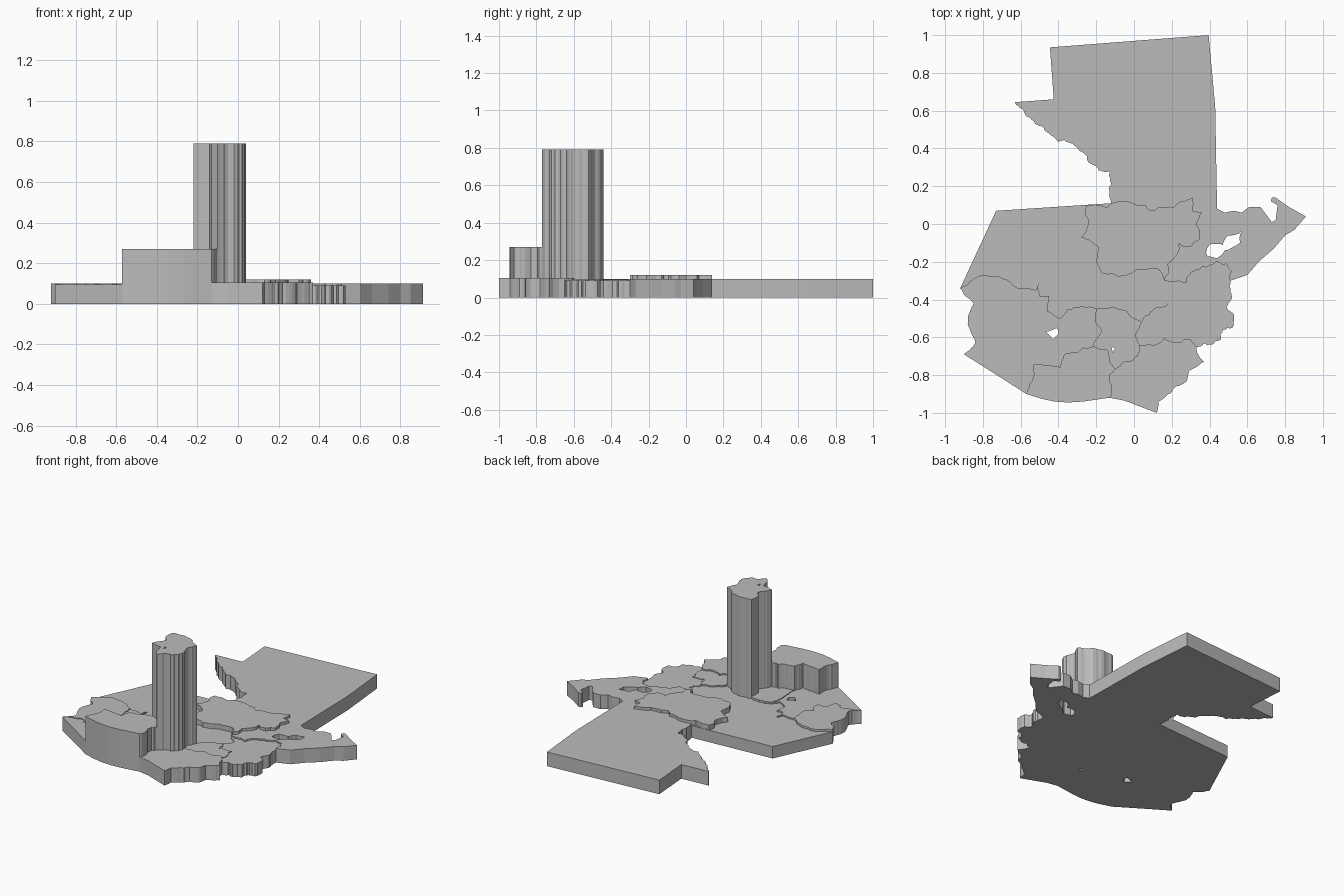
import bpy, bmesh, random
from mathutils import Vector

random.seed(7)

old = bpy.data.objects.get("Cube")
if old:
    bpy.data.objects.remove(old, do_unlink=True)

stone = bpy.data.materials.new("plain_grey")
stone.use_nodes = True
grey = (.5, .5, .5, 1)
stone.diffuse_color = grey
stone.node_tree.nodes["Principled BSDF"].inputs["Base Color"].default_value = grey

# Junctions where three regions, or two regions and the coast, meet
NODES = dict(
    notch=(-.12, .11), cape=(-.63, .645), bay=(.44, .08), bay_inner=(.36, .06),
    centre=(.16, -.30), east=(.51, -.30), fork=(.18, -.42), tower_east=(.04, -.52),
    tower_south_east=(.03, -.64), plain_fork=(.30, -.61), south_east=(.33, -.65),
    tower_south=(-.10, -.77), coast_mid=(-.13, -.92), south_point=(.12, -1),
    coast_west=(-.57, -.90), south_west=(-.90, -.69), west=(-.92, -.34),
    west_fork=(-.61, -.34), valley=(-.62, -.60), block_west=(-.37, -.69),
    tower_west=(-.22, -.65), tower_north_west=(-.20, -.45), ridge=(-.35, -.45))

SMOOTH, SLIGHT, ROUGH = 0, .1, .2
borders = {}


def roughen(points, amount, depth=3):
    """Split every segment at a randomly displaced midpoint."""
    for _ in range(depth if amount else 0):
        finer = [points[0]]
        for a, b in zip(points, points[1:]):
            d = b - a
            if d.length > .018:
                side = Vector((-d.y, d.x))
                finer.append((a + b) / 2 + side * random.uniform(-amount, amount))
            finer.append(b)
        points = finer
    return points


def border(name, start, end, amount, *between):
    """Trace one border once, so that both neighbours share it."""
    points = [Vector(p) for p in (NODES[start], *between, NODES[end])]
    borders[name] = roughen(points, amount)


def add_loop(curve, points):
    spline = curve.splines.new("POLY")
    spline.points.add(len(points) - 1)
    for slot, p in zip(spline.points, points):
        slot.co = (p.x, p.y, 0, 1)
    spline.use_cyclic_u = True


def region(name, height, route, *lake):
    """Extrude a closed loop of borders; a minus walks a border backwards."""
    outline = []
    for step in route.split():
        path = borders[step.lstrip("-")]
        outline += (path[::-1] if step.startswith("-") else path)[:-1]
    curve = bpy.data.curves.new(name, "CURVE")
    curve.dimensions = "2D"
    curve.fill_mode = "BOTH"
    curve.extrude = height / 2
    add_loop(curve, outline)
    if lake:
        shore = [Vector(p) for p in lake]
        add_loop(curve, roughen(shore + shore[:1], SLIGHT, 2)[:-1])
    source = bpy.data.objects.new(name + "_outline", curve)
    bpy.context.collection.objects.link(source)
    bpy.context.view_layer.update()
    graph = bpy.context.evaluated_depsgraph_get()
    mesh = bpy.data.meshes.new_from_object(source.evaluated_get(graph))
    bpy.data.objects.remove(source, do_unlink=True)

    # weld caps to walls and stand the region on the ground
    bm = bmesh.new()
    bm.from_mesh(mesh)
    bmesh.ops.remove_doubles(bm, verts=bm.verts, dist=.0001)
    bmesh.ops.translate(bm, verts=bm.verts, vec=(0, 0, height / 2))
    bmesh.ops.recalc_face_normals(bm, faces=bm.faces)
    for face in bm.faces:
        face.smooth = False
    bm.to_mesh(mesh)
    bm.free()
    mesh.materials.clear()
    mesh.materials.append(stone)
    bpy.context.collection.objects.link(bpy.data.objects.new(name, mesh))


# Outer edge
border("north_edge", "bay", "cape", SMOOTH,
       (.435, .34), (.43, .62), (.395, 1), (-.445, .935), (-.425, .66))
border("river_edge", "cape", "notch", ROUGH,
       (-.59, .61), (-.53, .545), (-.45, .48), (-.34, .43), (-.26, .37), (-.23, .32),
       (-.13, .28), (-.12, .21), (-.13, .16))
border("west_edge", "notch", "west", SMOOTH, (-.73, .07))
border("far_west_edge", "west", "south_west", SLIGHT,
       (-.85, -.42), (-.88, -.49), (-.86, -.58), (-.84, -.63))
border("south_west_coast", "south_west", "coast_west", SMOOTH, (-.71, -.81))
border("south_coast", "coast_west", "coast_mid", SMOOTH,
       (-.49, -.925), (-.42, -.94), (-.35, -.945), (-.27, -.94))
border("point_coast", "coast_mid", "south_point", SMOOTH, (-.05, -.935))
border("south_east_coast", "south_point", "south_east", SLIGHT,
       (.13, -.94), (.20, -.89), (.22, -.86), (.28, -.83), (.29, -.78), (.34, -.75),
       (.37, -.73), (.34, -.69))
border("east_edge", "south_east", "east", ROUGH,
       (.41, -.64), (.46, -.61), (.47, -.56), (.52, -.55), (.53, -.49), (.49, -.44),
       (.51, -.36))
border("east_coast", "east", "bay", SMOOTH,
       (.60, -.27), (.66, -.20), (.74, -.13), (.80, -.06), (.85, -.03), (.91, .04),
       (.82, .09), (.75, .14), (.73, .14), (.725, .12), (.76, .10), (.75, .02),
       (.73, .01), (.70, .05), (.67, .09), (.61, .09), (.57, .06), (.53, .07), (.48, .06))

# Borders around the raised plateau
border("north_east", "bay", "bay_inner", ROUGH, (.40, .04))
border("plateau_north", "bay_inner", "notch", SLIGHT,
       (.31, .07), (.31, .14), (.29, .13), (.21, .09), (.13, .09), (.09, .07), (.06, .10),
       (-.05, .12))
border("plateau_west", "notch", "centre", SLIGHT,
       (-.14, .09), (-.25, .10), (-.26, .05), (-.24, .02), (-.28, -.07), (-.19, -.12),
       (-.20, -.20), (-.17, -.26), (-.08, -.28), (0, -.25), (.13, -.24))
border("plateau_east", "centre", "bay_inner", ROUGH,
       (.18, -.21), (.23, -.16), (.24, -.10), (.30, -.12), (.35, -.08), (.33, 0))

# Eastern borders
border("lake_border", "centre", "east", ROUGH,
       (.28, -.31), (.32, -.25), (.40, -.22), (.49, -.21))
border("highland_east", "centre", "fork", ROUGH, (.22, -.35))
border("highland_south_east", "fork", "tower_east", ROUGH, (.08, -.48))
border("hill_border", "fork", "plain_fork", ROUGH, (.20, -.50), (.29, -.49))
border("hill_south", "tower_south_east", "plain_fork", ROUGH, (.13, -.63), (.16, -.60))
border("plain_border", "plain_fork", "south_east", ROUGH)

# Borders around the tower and the block
border("tower_north", "tower_north_west", "tower_east", SLIGHT, (-.04, -.46), (0, -.50))
border("tower_right", "tower_east", "tower_south_east", SLIGHT, (.01, -.59))
border("tower_front", "tower_south_east", "tower_south", ROUGH, (.02, -.70), (-.05, -.73))
border("tower_left", "tower_north_west", "tower_west", SLIGHT, (-.20, -.53), (-.17, -.57))
border("tower_back", "tower_west", "tower_south", SLIGHT, (-.14, -.67), (-.13, -.73))
border("block_east", "tower_south", "coast_mid", ROUGH, (-.13, -.83))
border("block_north", "block_west", "tower_west", ROUGH, (-.31, -.68))
border("block_side", "coast_west", "block_west", SLIGHT,
       (-.53, -.79), (-.53, -.74), (-.39, -.76))

# Western borders
border("ridge_north", "ridge", "tower_north_west", ROUGH)
border("ridge_west", "ridge", "block_west", SLIGHT, (-.37, -.52))
border("west_north", "west", "west_fork", SLIGHT, (-.85, -.29), (-.71, -.28), (-.63, -.33))
border("valley_north", "west_fork", "ridge", SLIGHT,
       (-.52, -.35), (-.50, -.31), (-.50, -.38), (-.45, -.38), (-.46, -.46), (-.39, -.50))
border("valley_west", "west_fork", "valley", ROUGH, (-.60, -.45), (-.65, -.50))
border("lowland_north", "south_west", "valley", ROUGH,
       (-.84, -.66), (-.71, -.68), (-.69, -.60))
border("lowland_east", "valley", "block_west", ROUGH, (-.55, -.63), (-.45, -.66))

# Regions: height, border loop, then the shore of any lake opening
region("northern_region", .10, "north_edge river_edge -plateau_north -north_east")
region("plateau_region", .12, "plateau_north plateau_west plateau_east")
region("highland_region", .085, "west_edge west_north valley_north ridge_north tower_north "
       "-highland_south_east -highland_east -plateau_west")
region("lake_coast_region", .10, "lake_border east_coast north_east -plateau_east",
       (.38, -.15), (.40, -.11), (.47, -.11), (.50, -.06), (.57, -.04), (.56, -.10),
       (.48, -.14), (.44, -.18), (.39, -.17))
region("eastern_region", .09,
       "highland_east hill_border plain_border east_edge -lake_border")
region("hill_region", .095, "highland_south_east tower_right hill_south -hill_border")
region("south_east_region", .105, "tower_front block_east point_coast south_east_coast "
       "-plain_border -hill_south")
region("tower_region", .79,
       "tower_north tower_right tower_front -tower_back -tower_left",
       (-.12, -.65), (-.10, -.66), (-.11, -.68))
region("block_region", .27, "south_coast -block_east -tower_back -block_north -block_side")
region("ridge_region", .10, "ridge_north tower_left -block_north -ridge_west")
region("valley_region", .095, "valley_north ridge_west -lowland_east -valley_west",
       (-.47, -.57), (-.41, -.55), (-.40, -.58), (-.43, -.61))
region("western_region", .10, "far_west_edge lowland_north -valley_west -west_north")
region("lowland_region", .095, "south_west_coast block_side -lowland_east -lowland_north")
